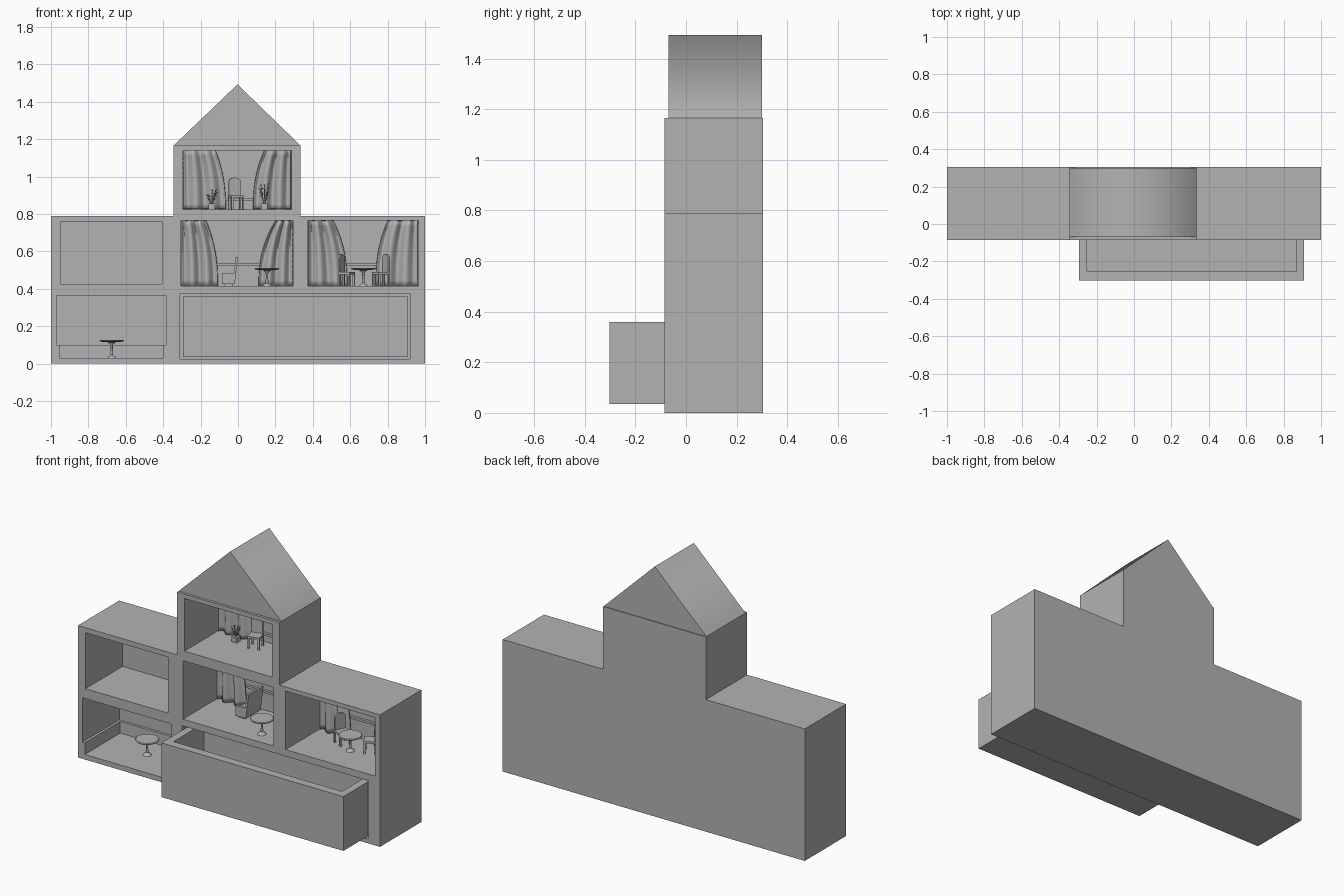
import bpy, bmesh, math, random
from mathutils import Vector, Matrix

if "Cube" in bpy.data.objects:
    bpy.data.objects.remove(bpy.data.objects["Cube"])
random.seed(4)

grey = bpy.data.materials.new("plain grey")
grey.use_nodes = True
grey.diffuse_color = (0.45, 0.45, 0.45, 1)
grey.node_tree.nodes["Principled BSDF"].inputs["Base Color"].default_value = grey.diffuse_color


def finish(bm, name, smooth=None):
    bmesh.ops.recalc_face_normals(bm, faces=bm.faces)
    mesh = bpy.data.meshes.new(name)
    bm.to_mesh(mesh)
    bm.free()
    mesh.materials.append(grey)
    ob = bpy.data.objects.new(name, mesh)
    bpy.context.collection.objects.link(ob)
    if smooth:
        bpy.ops.object.select_all(action='DESELECT')
        ob.select_set(True)
        bpy.context.view_layer.objects.active = ob
        bpy.ops.object.shade_smooth_by_angle(angle=math.radians(smooth))
    return ob


def box(bm, x0, x1, y0, y1, z0, z1):
    size = Matrix.Diagonal((x1 - x0, y1 - y0, z1 - z0, 1))
    mid = Matrix.Translation(((x0 + x1) / 2, (y0 + y1) / 2, (z0 + z1) / 2))
    return bmesh.ops.create_cube(bm, size=1, matrix=mid @ size)["verts"]


def prism(bm, outline, y0, y1):
    """Extrude an x-z outline along y."""
    face = bm.faces.new([bm.verts.new((x, y0, z)) for x, z in outline])
    out = bmesh.ops.extrude_face_region(bm, geom=[face])["geom"]
    bmesh.ops.translate(bm, vec=(0, y1 - y0, 0),
                        verts=[v for v in out if isinstance(v, bmesh.types.BMVert)])


def lathe(bm, profile, sides=20):
    verts = [bm.verts.new((r, 0, z)) for r, z in profile]
    edges = [bm.edges.new(pair) for pair in zip(verts, verts[1:])]
    bmesh.ops.spin(bm, geom=verts + edges, cent=(0, 0, 0), axis=(0, 0, 1),
                   angle=math.tau, steps=sides)
    bmesh.ops.remove_doubles(bm, verts=bm.verts, dist=0.0002)


def cut(target, dims):
    bm = bmesh.new()
    box(bm, *dims)
    cutter = finish(bm, "cutter")
    cutter.hide_render = True
    bpy.context.view_layer.objects.active = target
    mod = target.modifiers.new("opening", 'BOOLEAN')
    mod.operation, mod.solver, mod.object = 'DIFFERENCE', 'EXACT', cutter
    bpy.ops.object.modifier_apply(modifier=mod.name)
    bpy.data.objects.remove(cutter)


# House shell with its open rooms
FRONT, BACK, WALL = -0.085, 0.305, 0.265
bm = bmesh.new()
prism(bm, [(-1, 0), (1, 0), (1, 0.79), (0.335, 0.79), (0.335, 1.165),
           (-0.345, 1.165), (-0.345, 0.79), (-1, 0.79)], FRONT, BACK)
house = finish(bm, "house_shell")
for x0, x1, z0, z1, depth in [(-0.95, -0.405, 0.425, 0.76, WALL),
                              (-0.305, 0.295, 0.415, 0.765, WALL),
                              (0.375, 0.965, 0.415, 0.765, WALL),
                              (-0.295, 0.285, 0.825, 1.14, WALL),
                              (-0.955, -0.4, 0.03, 0.2, 0.25),
                              (-0.97, -0.385, 0.1, 0.365, WALL),
                              (-0.31, 0.92, 0.025, 0.375, WALL)]:
    cut(house, (x0, x1, FRONT - 0.1, depth, z0, z1))

# Gabled roof, softly shaded over the ridge
bm = bmesh.new()
prism(bm, [(-0.345, 1.165), (0.335, 1.165), (-0.003, 1.493)], -0.07, 0.3)
finish(bm, "roof", 89.5).data.update()
roof = bpy.data.objects["roof"]
for edge in roof.data.edges:
    ends = [roof.data.vertices[i].co.z for i in edge.vertices]
    if min(ends) > 1.4:
        edge.use_edge_sharp = False

# Pulled-out drawer
bm = bmesh.new()
box(bm, -0.295, 0.91, -0.303, 0.08, 0.035, 0.36)
drawer = finish(bm, "drawer")
cut(drawer, (-0.25, 0.865, -0.253, 0.035, 0.075, 0.5))

# Window sills on the back walls
for name, x0, x1, z in [("middle", -0.29, 0.28, 0.525), ("right", 0.39, 0.95, 0.525),
                        ("tower", -0.28, 0.27, 0.87)]:
    bm = bmesh.new()
    box(bm, x0, x1, WALL - 0.015, WALL + 0.005, z, z + 0.013)
    finish(bm, name + "_window_sill")


# Curtains: folded sheets that widen toward the floor
def curtain(name, wall_x, top_x, bottom_x, z0, z1):
    bm = bmesh.new()
    rows, cols = 12, 32
    grid = []
    for j in range(rows + 1):
        t = j / rows
        inner = top_x + (bottom_x - top_x) * (1 - (1 - t) ** 2.4)
        grid.append([bm.verts.new((wall_x + (inner - wall_x) * i / cols,
                                   0.235 + 0.016 * math.sin(i / cols * math.tau * 2.5),
                                   z1 + (z0 - z1) * t)) for i in range(cols + 1)])
    for upper, lower in zip(grid, grid[1:]):
        for i in range(cols):
            bm.faces.new((upper[i], upper[i + 1], lower[i + 1], lower[i]))
    ob = finish(bm, name, 60)
    ob.modifiers.new("cloth", 'SOLIDIFY').thickness = 0.004


curtain("middle_right_side_curtain", -0.303, -0.17, -0.107, 0.416, 0.764)
curtain("middle_left_side_curtain", 0.293, 0.2, 0.11, 0.416, 0.764)
curtain("right_room_outer_curtain", 0.963, 0.8, 0.735, 0.416, 0.764)
curtain("right_room_inner_curtain", 0.377, 0.51, 0.585, 0.416, 0.764)
curtain("tower_right_side_curtain", -0.293, -0.12, -0.065, 0.826, 1.139)
curtain("tower_left_side_curtain", 0.283, 0.14, 0.08, 0.826, 1.139)


# Round pedestal tables
def table(name, x, y, z):
    bm = bmesh.new()
    lathe(bm, [(0, 0.097), (0.062, 0.097), (0.066, 0.093), (0.062, 0.088), (0.02, 0.084),
               (0.007, 0.07), (0.005, 0.045), (0.008, 0.025), (0.006, 0.015),
               (0.02, 0.006), (0.024, 0), (0, 0)])
    bmesh.ops.translate(bm, verts=bm.verts, vec=(x, y, z))
    finish(bm, name, 40)


table("ground_floor_table", -0.675, 0.105, 0.03)
table("middle_room_table", 0.155, 0.005, 0.415)
table("right_room_table", 0.67, 0.105, 0.415)


# Tall-backed chairs, facing local -y before turning
def chair(name, x, y, z, turn):
    bm = bmesh.new()
    box(bm, -0.035, 0.035, -0.035, 0.035, 0.062, 0.074)
    for sx in (-1, 1):
        for sy in (-1, 1):
            box(bm, sx * 0.03 - 0.005, sx * 0.03 + 0.005,
                sy * 0.03 - 0.005, sy * 0.03 + 0.005, 0, 0.063)
    outline = [(-0.032, 0.07), (0.032, 0.07), (0.032, 0.15)]
    outline += [(0.032 * math.cos(a * math.pi / 6), 0.15 + 0.02 * math.sin(a * math.pi / 6))
                for a in range(1, 7)]
    prism(bm, outline, 0.025, 0.036)
    bm.transform(Matrix.Translation((x, y, z)) @ Matrix.Rotation(math.radians(turn), 4, 'Z'))
    finish(bm, name)


chair("right_room_inner_chair", 0.58, 0.16, 0.415, 65)
chair("right_room_outer_chair", 0.765, 0.16, 0.415, -60)
chair("tower_chair", -0.01, 0.18, 0.825, 15)

# Lounge chair with a leaning back
bm = bmesh.new()
box(bm, -0.085, -0.02, 0.1, 0.24, 0.425, 0.465)
box(bm, -0.085, -0.02, 0.1, 0.115, 0.46, 0.485)
box(bm, -0.085, -0.02, 0.225, 0.24, 0.46, 0.485)
box(bm, -0.075, -0.03, 0.11, 0.23, 0.415, 0.43)
prism(bm, [(-0.03, 0.425), (-0.018, 0.425), (0, 0.57), (-0.012, 0.57)], 0.1, 0.24)
finish(bm, "lounge_chair")


# Potted plants: a square pot, stems and leaves
def plant(name, x, y, z):
    bm = bmesh.new()
    box(bm, -0.018, 0.018, -0.018, 0.018, 0, 0.03)
    for k in range(6):
        angle, height = k * 2.4, random.uniform(0.07, 0.145)
        lean = Vector((math.cos(angle) * 0.025, math.sin(angle) * 0.02, height - 0.02))
        base = Vector((0, 0, 0.02))
        turn = lean.to_track_quat('Z', 'Y').to_matrix().to_4x4()
        bmesh.ops.create_cone(bm, cap_ends=True, segments=5, radius1=0.003, radius2=0.0015,
                              depth=lean.length,
                              matrix=Matrix.Translation(base + lean / 2) @ turn)
        for step in (0.6, 0.8, 1):
            spot = Matrix.Translation(base + lean * step)
            spin = Matrix.Rotation(angle + step * 9, 4, 'Z') @ Matrix.Rotation(0.6, 4, 'Y')
            bmesh.ops.create_icosphere(bm, subdivisions=1, radius=1, matrix=spot @ spin
                                       @ Matrix.Diagonal((0.011, 0.005, 0.002, 1)))
    bmesh.ops.translate(bm, verts=bm.verts, vec=(x, y, z))
    finish(bm, name)


plant("tower_right_plant", -0.14, 0.18, 0.825)
plant("tower_left_plant", 0.14, 0.18, 0.825)
